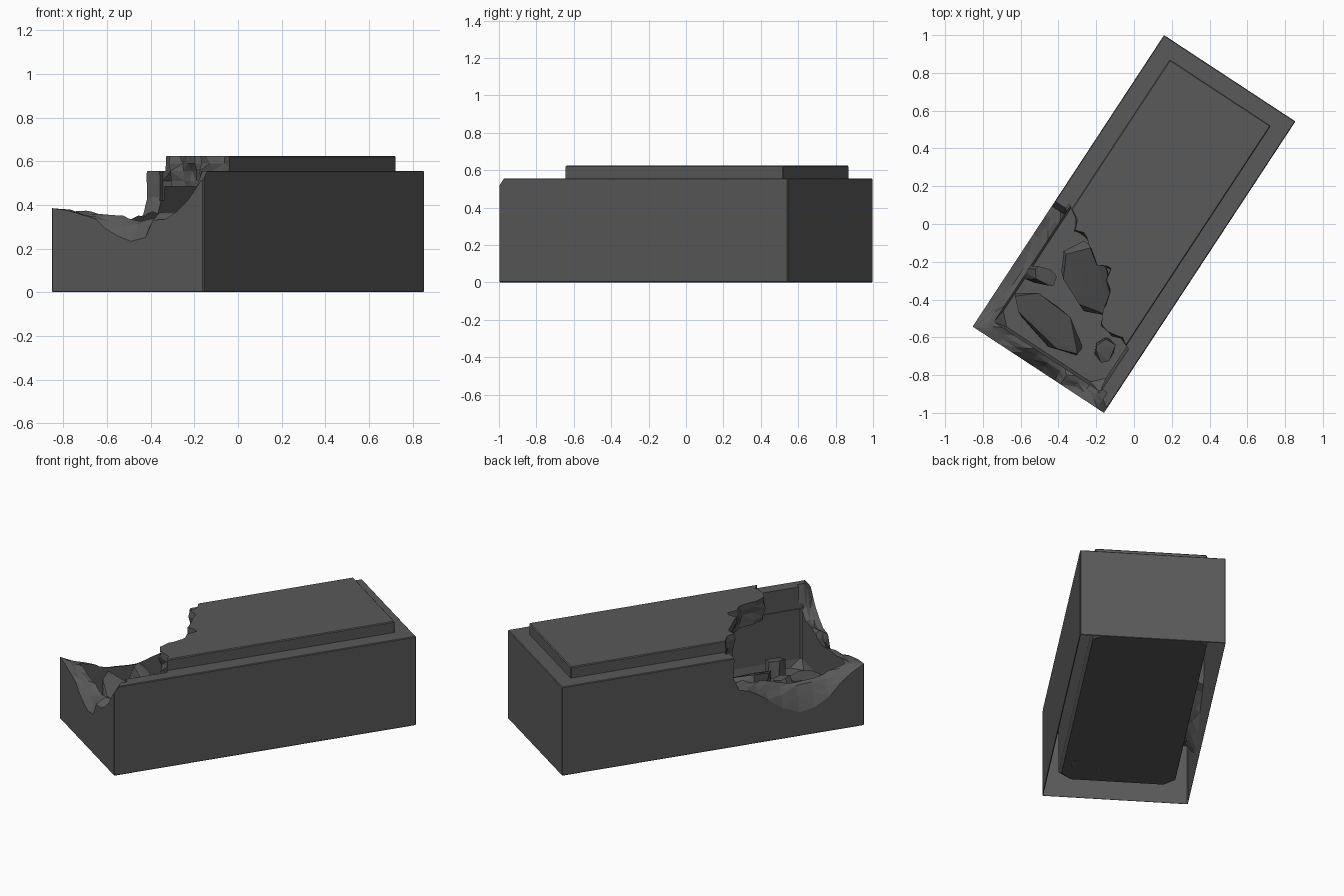
import bpy, bmesh, math, random
from mathutils import Vector, Matrix

if "Cube" in bpy.data.objects:
    bpy.data.objects.remove(bpy.data.objects["Cube"])

ANGLE = math.radians(56.7)      # the tomb lies diagonally across the grid
TURN = Matrix.Rotation(ANGLE, 4, 'Z')

stone = bpy.data.materials.new("dark stone")
stone.diffuse_color = (0.1, 0.1, 0.1, 1)
stone.use_nodes = True
stone.node_tree.nodes["Principled BSDF"].inputs["Base Color"].default_value = stone.diffuse_color


def make_object(name, bm):
    bmesh.ops.recalc_face_normals(bm, faces=bm.faces)
    me = bpy.data.meshes.new(name)
    bm.to_mesh(me)
    bm.free()
    me.materials.append(stone)
    ob = bpy.data.objects.new(name, me)
    bpy.context.collection.objects.link(ob)
    return ob


def box(name, x, y, z0, z1, bevel=0):
    bm = bmesh.new()
    bmesh.ops.create_cube(bm, size=1)
    for v in bm.verts:
        v.co = (v.co.x * 2 * x, v.co.y * 2 * y, z0 + (v.co.z + 0.5) * (z1 - z0))
    if bevel:
        bmesh.ops.bevel(bm, geom=bm.edges[:], offset=bevel, segments=1, affect='EDGES')
    return make_object(name, bm)


def loft(name, rings):
    """Closed solid through rings with equal point counts."""
    bm = bmesh.new()
    loops = [[bm.verts.new(p) for p in r] for r in rings]
    n = len(loops[0])
    for a, b in zip(loops, loops[1:]):
        for i in range(n):
            j = (i + 1) % n
            bm.faces.new((a[i], a[j], b[j], b[i]))
    bm.faces.new(loops[0])
    bm.faces.new(loops[-1][::-1])
    bmesh.ops.triangulate(bm, faces=bm.faces[:])
    return make_object(name, bm)


def boolean(ob, other, op):
    m = ob.modifiers.new("cut", 'BOOLEAN')
    m.operation, m.object, m.solver = op, other, 'EXACT'
    dg = bpy.context.evaluated_depsgraph_get()
    me = bpy.data.meshes.new_from_object(ob.evaluated_get(dg))
    ob.modifiers.clear()
    ob.data = me
    bpy.data.objects.remove(other)


def octagon(x, y, c, z):
    """Rectangle with cut corners."""
    pts = [(x, y - c), (x - c, y), (c - x, y), (-x, y - c),
           (-x, c - y), (c - x, -y), (x - c, -y), (x, c - y)]
    return [(px, py, z) for px, py in pts]


# Body with raised lid, then the hollow inside
tomb = box("broken_tomb", 0.923, 0.416, 0, 0.556, 0.004)
boolean(tomb, box("lid", 0.832, 0.32, 0.52, 0.625, 0.005), 'UNION')
hollow = [octagon(0.825, 0.325, 0.06, 0.065), octagon(0.84, 0.335, 0.01, 0.11),
          octagon(0.84, 0.335, 0.01, 0.485)]
boolean(tomb, loft("hollow", hollow), 'DIFFERENCE')

# Hole through the lid with a ragged edge
random.seed(4)
edge = [(-0.10, 0.345), (-0.13, 0.27), (-0.19, 0.24), (-0.20, 0.17), (-0.245, 0.11),
        (-0.275, 0.05), (-0.27, -0.03), (-0.33, -0.05), (-0.375, -0.10), (-0.46, -0.11),
        (-0.53, -0.14), (-0.55, -0.22), (-0.535, -0.27), (-0.57, -0.34),
        (-0.85, -0.34), (-0.85, 0.345)]
rings = []
for z in (0.42, 0.51, 0.555, 0.59, 0.7):
    rings.append([(x + (random.uniform(-.018, .018) if 0 < i < 13 else 0),
                   y + (random.uniform(-.012, .012) if 0 < i < 13 else 0), z)
                  for i, (x, y) in enumerate(edge)])
boolean(tomb, loft("lid_cutter", rings), 'DIFFERENCE')


def wall_rings(profile, depths, place):
    """Notch cutter: the broken edge rises from the outer to the inner wall face."""
    out = []
    for d, rise in depths:
        ring = []
        for i, (s, z) in enumerate(profile):
            end = i < 2 or i > len(profile) - 3
            lift = 0 if end else max(0, 0.37 - z) * rise + random.uniform(-.012, .012) * (rise > 0)
            if z > 0.45:
                lift += rise * 0.12
            ring.append(place(s, d, z + lift))
        ring += [place(profile[-1][0], d, 0.8), place(profile[0][0], d, 0.8)]
        out.append(ring)
    return out


# Broken left wall
left = [(-0.11, 0.57), (-0.13, 0.545), (-0.125, 0.43), (-0.16, 0.35), (-0.22, 0.335),
        (-0.28, 0.30), (-0.335, 0.26), (-0.43, 0.19), (-0.53, 0.15), (-0.62, 0.165),
        (-0.715, 0.22), (-0.79, 0.30), (-0.85, 0.345), (-0.92, 0.385), (-1.0, 0.385)]
depths = [(0.45, 0), (0.416, 0), (0.385, 0.35), (0.36, 0.6), (0.325, 0.75)]
boolean(tomb, loft("left_cutter", wall_rings(left, depths, lambda s, d, z: (s, d, z))), 'DIFFERENCE')

# Broken front end wall
front = [(0.5, 0.385), (0.415, 0.385), (0.33, 0.375), (0.25, 0.355), (0.175, 0.335),
         (0.12, 0.29), (0.05, 0.255), (-0.02, 0.232), (-0.10, 0.25), (-0.14, 0.33),
         (-0.21, 0.335), (-0.27, 0.37), (-0.33, 0.42), (-0.375, 0.475), (-0.405, 0.51), (-0.45, 0.53)]
depths = [(-0.96, 0), (-0.924, 0), (-0.89, 0.35), (-0.865, 0.65), (-0.825, 0.75)]
boolean(tomb, loft("front_cutter", wall_rings(front, depths, lambda s, d, z: (d, s, z))), 'DIFFERENCE')

# The underside is open
bm = bmesh.new()
bm.from_mesh(tomb.data)
bm.normal_update()
under = [f for f in bm.faces if f.normal.z < -0.9 and f.calc_center_median().z < 0.003]
bmesh.ops.delete(bm, geom=under, context='FACES')
bm.to_mesh(tomb.data)
bm.free()


def chunk(name, loc, size, rot, seed):
    """Angular piece of broken stone."""
    rnd = random.Random(seed)
    bm = bmesh.new()
    for i in range(14):
        a = i * math.tau / 7 + rnd.uniform(-.3, .3)
        r = rnd.uniform(0.75, 1.0)
        bm.verts.new((r * math.cos(a) * size[0], r * math.sin(a) * size[1],
                      (1 if i < 7 else -1) * size[2] * rnd.uniform(.7, 1)))
    bmesh.ops.convex_hull(bm, input=bm.verts[:])
    bmesh.ops.delete(bm, geom=[v for v in bm.verts if not v.link_faces], context='VERTS')
    turn = Matrix.Translation(Vector(loc))
    for axis, deg in zip('XYZ', rot):
        turn = turn @ Matrix.Rotation(math.radians(deg), 4, axis)
    bm.transform(turn)
    return make_object(name, bm)


# Fallen rubble inside (sizes are half extents, angles are x, y, z)
rubble = [
    chunk("fallen_slab", (-0.69, 0.09, 0.18), (0.11, 0.28, 0.035), (22, 8, -12), 1),
    chunk("fallen_lid_piece", (-0.38, 0.05, 0.22), (0.14, 0.25, 0.035), (25, 0, -25), 2),
    chunk("leaning_stone", (-0.50, 0.27, 0.23), (0.05, 0.075, 0.09), (25, 10, 0), 3),
    chunk("small_stone", (-0.645, -0.235, 0.12), (0.07, 0.06, 0.06), (10, 0, 30), 5),
]

for ob in [tomb] + rubble:
    ob.data.transform(TURN)
    ob.data.materials.clear()
    ob.data.materials.append(stone)
